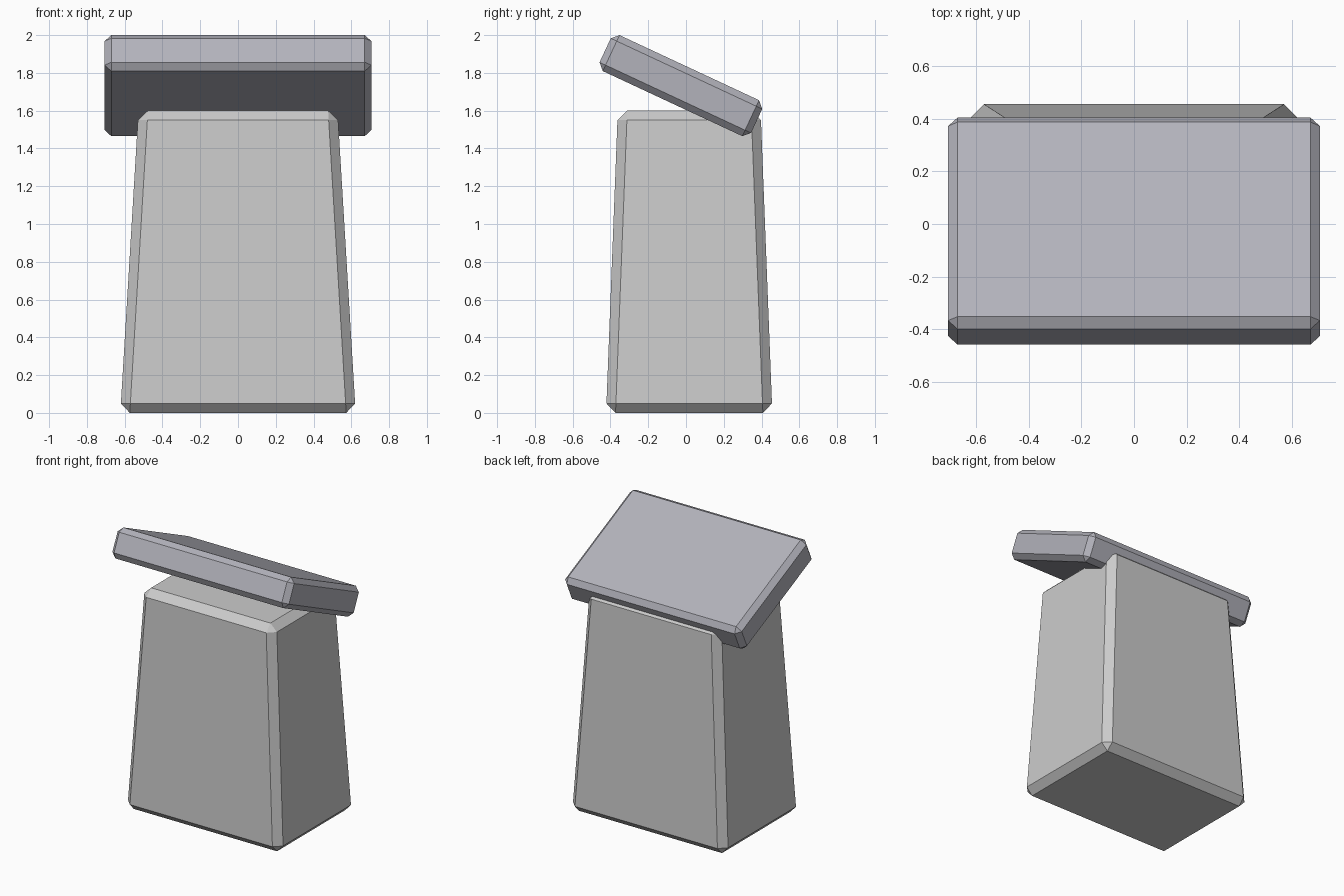
import bpy, bmesh
from math import radians

if "Cube" in bpy.data.objects:
    bpy.data.objects.remove(bpy.data.objects["Cube"])


def chamfered_block(name, bottom, top, height, chamfer):
    """Box centred on the origin, tapering from bottom to top half-sizes."""
    bm = bmesh.new()
    bmesh.ops.create_cube(bm, size=2)
    for v in bm.verts:
        hx, hy = top if v.co.z > 0 else bottom
        v.co = (v.co.x * hx, v.co.y * hy, v.co.z * height / 2)
    bmesh.ops.bevel(bm, geom=bm.edges[:], offset=chamfer, segments=1,
                    profile=0.5, affect='EDGES')
    bmesh.ops.recalc_face_normals(bm, faces=bm.faces[:])
    mesh = bpy.data.meshes.new(name)
    bm.to_mesh(mesh)
    bm.free()
    obj = bpy.data.objects.new(name, mesh)
    bpy.context.collection.objects.link(obj)
    return obj


# Tapered pedestal
pedestal = chamfered_block("pedestal", (0.623, 0.44), (0.527, 0.378), 1.6, 0.05)
pedestal.location = (0, 0.017, 0.8)

# Sloping slab on top, high at the front
slab = chamfered_block("sloping_top", (0.706, 0.4425), (0.706, 0.4425), 0.21, 0.035)
slab.location = (0, -0.027, 1.7325)
slab.rotation_euler = (radians(-25), 0, 0)

mat = bpy.data.materials.new("slate_grey")
mat.diffuse_color = (0.45, 0.45, 0.5, 1)
mat.use_nodes = True
mat.node_tree.nodes["Principled BSDF"].inputs["Base Color"].default_value = mat.diffuse_color
slab.data.materials.append(mat)
